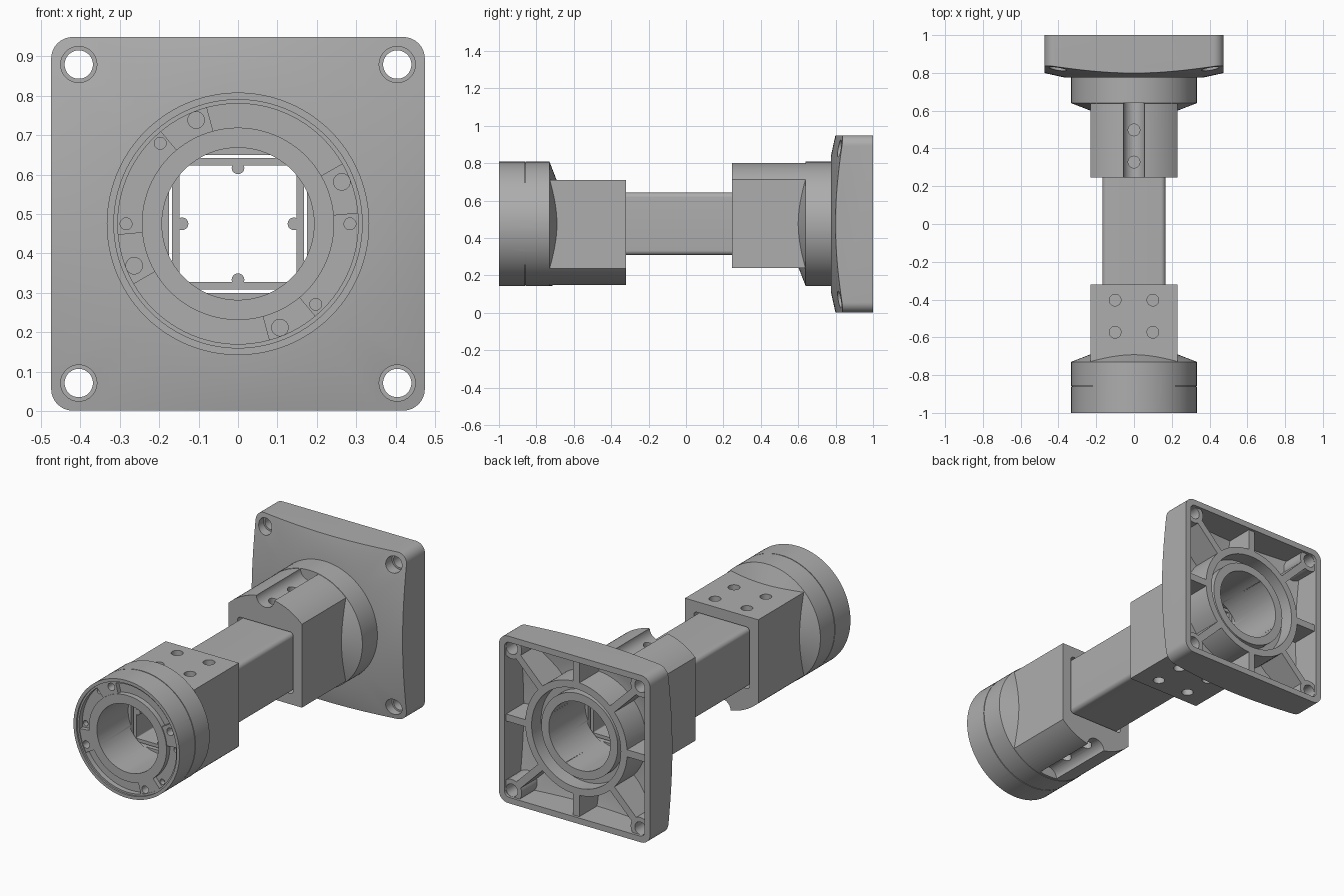
import bpy, bmesh
from math import sin, cos, pi, radians, asin

if "Cube" in bpy.data.objects:
    bpy.data.objects.remove(bpy.data.objects["Cube"])

AXIS_Z = 0.475   # height of the central axis
BORE = 0.193
FLANGE_R = 0.333
HALF_W = 0.23    # half width of the square blocks

metal = bpy.data.materials.new("grey_metal")
metal.use_nodes = True
metal.diffuse_color = (0.42, 0.42, 0.42, 1)
metal.node_tree.nodes["Principled BSDF"].inputs["Base Color"].default_value = (0.42, 0.42, 0.42, 1)


def finish_mesh(name, bm):
    bmesh.ops.remove_doubles(bm, verts=bm.verts, dist=1e-5)
    bmesh.ops.recalc_face_normals(bm, faces=bm.faces)
    mesh = bpy.data.meshes.new(name)
    bm.to_mesh(mesh)
    bm.free()
    mesh.materials.append(metal)
    obj = bpy.data.objects.new(name, mesh)
    bpy.context.collection.objects.link(obj)
    return obj


def prism(name, outline, y0, y1):
    """Extrude an (x, z) outline along y."""
    bm = bmesh.new()
    face = bm.faces.new([bm.verts.new((x, y0, z)) for x, z in outline])
    ext = bmesh.ops.extrude_face_region(bm, geom=[face])["geom"]
    bmesh.ops.translate(bm, vec=(0, y1 - y0, 0),
                        verts=[v for v in ext if isinstance(v, bmesh.types.BMVert)])
    return finish_mesh(name, bm)


def lathe(name, profile, center=(0, 0), n=96):
    """Turn an (r, y) profile around the y direction."""
    bm = bmesh.new()
    rings = [[bm.verts.new((center[0] + r * cos(2 * pi * i / n), y, center[1] + r * sin(2 * pi * i / n)))
              for i in range(n)] for r, y in profile]
    if profile[0][0] > 0:
        rings.append(rings[0])
    for a, b in zip(rings, rings[1:]):
        for i in range(n):
            j = (i + 1) % n
            bm.faces.new((a[i], a[j], b[j], b[i]))
    return finish_mesh(name, bm)


def rod(r, y0, y1, center=(0, 0), n=32):
    return lathe("rod", [(0, y0), (r, y0), (r, y1), (0, y1)], center, n)


def upright_rod(r, x, y, z0, z1):
    bm = bmesh.new()
    bmesh.ops.create_cone(bm, cap_ends=True, segments=32, radius1=r, radius2=r, depth=z1 - z0)
    bmesh.ops.translate(bm, verts=bm.verts, vec=(x, y, (z0 + z1) / 2))
    return finish_mesh("upright_rod", bm)


def rounded_square(half, r, n=8):
    pts = []
    for q, (sx, sz) in enumerate([(1, 1), (-1, 1), (-1, -1), (1, -1)]):
        for i in range(n + 1):
            a = (q + i / n) * pi / 2
            pts.append((sx * (half - r) + r * cos(a), sz * (half - r) + r * sin(a)))
    return pts


def combine(target, tool, operation="DIFFERENCE"):
    mod = target.modifiers.new("bool", "BOOLEAN")
    mod.operation = operation
    mod.solver = "EXACT"
    mod.object = tool
    bpy.context.view_layer.objects.active = target
    bpy.ops.object.modifier_apply(modifier=mod.name)
    bpy.data.objects.remove(tool)


def polar(r, degrees):
    return r * cos(radians(degrees)), r * sin(radians(degrees))


def coupler(name, inner, cone, rim, end, socket_end, side):
    """Square block with a crowned side, running into a round flange."""
    out = 1 if end > inner else -1
    part = lathe(name, [(0, cone), (HALF_W, cone), (FLANGE_R, rim), (FLANGE_R, end), (0, end)])
    crown = FLANGE_R - 0.002
    a0 = asin(HALF_W / crown)
    arc = [(crown * sin(a0 * t / 12), side * crown * cos(a0 * t / 12)) for t in range(-12, 13)]
    block = prism("block", arc + [(HALF_W, -side * 0.235), (-HALF_W, -side * 0.235)],
                  inner, rim + out * 0.03)
    combine(part, block, "UNION")
    combine(part, prism("socket", rounded_square(0.175, 0.02), inner - out * 0.05, socket_end))
    combine(part, rod(BORE, socket_end - out * 0.01, end + out * 0.05, n=96))
    # scooped channel with two screw holes on the crowned side
    combine(part, rod(0.057, inner - out * 0.05, inner + out * 0.395, (0, side * 0.33)))
    for y in (0.083, 0.253):
        z = sorted((side * 0.165, side * 0.4))
        combine(part, upright_rod(0.031, 0, inner + out * y, *z))
        # four screw holes on the flat side
        z = sorted((-side * 0.165, -side * 0.3))
        for x in (-0.1, 0.1):
            combine(part, upright_rod(0.031, x, inner + out * y, *z))
    return part


# Rear coupler, crowned on top
rear_coupler = coupler("rear_coupler", 0.245, 0.60, 0.64, 0.777, 0.64, 1)

# Front coupler, crowned underneath
front_coupler = coupler("front_coupler", -0.32, -0.69, -0.73, -1.0, -0.72, -1)
combine(front_coupler, lathe("seam", [(0.34, -0.857), (0.34, -0.861), (0.327, -0.861), (0.327, -0.857)]))
combine(front_coupler, lathe("face_recess", [
    (0.18, -1.02), (0.315, -1.02), (0.315, -0.99), (0.305, -0.99),
    (0.305, -0.96), (0.244, -0.96), (0.244, -0.99), (0.18, -0.99)]))

# Locking tabs and screw holes in the front face
for turn in (0, 180):
    for start in (5, 105):
        angles = [turn + start + 2.5 * i for i in range(11)]
        sector = [polar(0.235, a) for a in angles] + [polar(0.312, a) for a in reversed(angles)]
        combine(front_coupler, prism("tab", sector, -0.985, -0.95), "UNION")
    for angle, r in ((22, 0.021), (112, 0.021), (0, 0.015), (134, 0.015)):
        combine(front_coupler, rod(r, -1.05, -0.93, polar(0.284, turn + angle)))

# Square tube with rounded ridges along the inside
tube = prism("square_tube", rounded_square(0.167, 0.025), -0.70, 0.62)
combine(tube, prism("tube_hollow", rounded_square(0.148, 0.006), -0.8, 0.8))
for a in range(0, 360, 90):
    combine(tube, rod(0.016, -0.699, 0.619, polar(0.142, a)), "UNION")

# Base plate with conical front face
plate = prism("base_plate", rounded_square(0.474, 0.055), 0.7, 1.0)
combine(plate, lathe("cone", [(0, 0.775), (0.365, 0.775), (0.75, 0.86), (0.75, 1.05), (0, 1.05)]),
        "INTERSECT")

# Hollow back, leaving hub, corner bosses and ribs standing
pocket = prism("pocket", rounded_square(0.44, 0.03), 0.7, 1.02)
combine(pocket, lathe("pocket_floor", [(0, 0.81), (0.365, 0.81), (0.75, 0.895), (0.75, 1.1), (0, 1.1)]),
        "INTERSECT")
RIB_TOP = 0.985
corners = [(sx * 0.404, sz * 0.404) for sx in (-1, 1) for sz in (-1, 1)]
combine(pocket, rod(0.32, 0.7, RIB_TOP, n=96))
for c in corners:
    combine(pocket, rod(0.062, 0.69, RIB_TOP, c))
for a in range(0, 360, 45):
    reach = 0.5 if a % 90 == 0 else 0.57
    ux, uz = polar(1, a)
    rib = [(ux * d - uz * s, uz * d + ux * s)
           for d, s in ((0.25, -0.02), (reach, -0.02), (reach, 0.02), (0.25, 0.02))]
    combine(pocket, prism("rib", rib, 0.68, RIB_TOP))
combine(plate, pocket)

# Stepped bore and corner holes
combine(plate, rod(BORE, 0.6, 1.1, n=96))
combine(plate, lathe("bore_step", [(0.18, 1.1), (0.28, 1.1), (0.28, 0.90),
                                   (0.24, 0.90), (0.24, 0.955), (0.18, 0.955)]))
for c in corners:
    combine(plate, rod(0.036, 0.6, 1.1, c))
    combine(plate, rod(0.046, 0.6, 0.87, c))

# Raise to the ground and shade
parts = [rear_coupler, front_coupler, tube, plate]
bpy.ops.object.select_all(action="DESELECT")
for p in parts:
    p.location.z = AXIS_Z
    p.select_set(True)
bpy.context.view_layer.objects.active = plate
bpy.ops.object.shade_smooth_by_angle(angle=radians(25))
